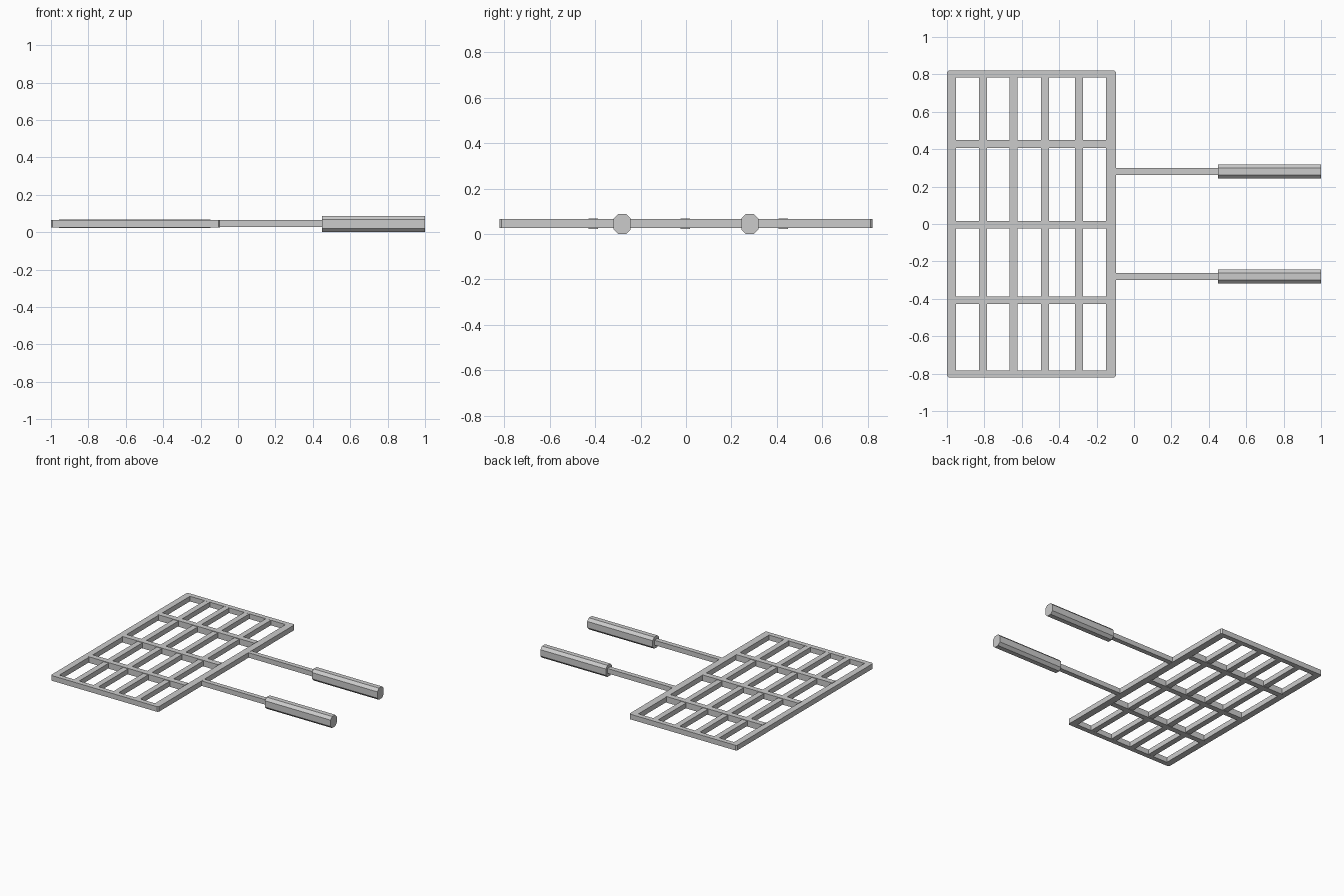
import bpy, bmesh
from mathutils import Vector

if "Cube" in bpy.data.objects:
    bpy.data.objects.remove(bpy.data.objects["Cube"])

ZC = 0.046


def prism(name, pts, to3d, depth):
    """Extrude a closed outline along a vector."""
    bm = bmesh.new()
    face = bm.faces.new([bm.verts.new(to3d(*p)) for p in pts])
    ext = bmesh.ops.extrude_face_region(bm, geom=[face])
    moved = [v for v in ext["geom"] if isinstance(v, bmesh.types.BMVert)]
    bmesh.ops.translate(bm, verts=moved, vec=Vector(depth))
    bmesh.ops.recalc_face_normals(bm, faces=bm.faces)
    me = bpy.data.meshes.new(name)
    bm.to_mesh(me)
    bm.free()
    ob = bpy.data.objects.new(name, me)
    bpy.context.collection.objects.link(ob)
    return ob


def box(name, x0, x1, y0, y1, h):
    pts = [(x0, y0), (x1, y0), (x1, y1), (x0, y1)]
    return prism(name, pts, lambda x, y: (x, y, ZC - h / 2), (0, 0, h))


def chamfered(x0, x1, y0, y1, c):
    return [(x0 + c, y0), (x1 - c, y0), (x1, y0 + c), (x1, y1 - c),
            (x1 - c, y1), (x0 + c, y1), (x0, y1 - c), (x0, y0 + c)]


# Outer frame: chamfered outline with a rectangular opening
H = 0.039
bm = bmesh.new()
outer = chamfered(-1, -0.096, -0.82, 0.82, 0.009)
ix0, ix1, iy = -0.952, -0.149, 0.783
inner = [(ix0, -iy), (ix1, -iy), (ix1, -iy), (ix1, iy),
         (ix1, iy), (ix0, iy), (ix0, iy), (ix0, -iy)]
rings = [[bm.verts.new((x, y, z)) for x, y in ring]
         for ring, z in ((outer, ZC - H / 2), (outer, ZC + H / 2),
                         (inner, ZC + H / 2), (inner, ZC - H / 2))]
for a, b in zip(rings, rings[1:] + rings[:1]):
    for i in range(8):
        j = (i + 1) % 8
        bm.faces.new((a[i], a[j], b[j], b[i]))
bmesh.ops.remove_doubles(bm, verts=bm.verts, dist=1e-5)
bmesh.ops.recalc_face_normals(bm, faces=bm.faces)
me = bpy.data.meshes.new("frame")
bm.to_mesh(me)
bm.free()
bpy.context.collection.objects.link(bpy.data.objects.new("frame", me))

# Thicker cross bars running along x
for i, y in enumerate((-0.408, -0.004, 0.427)):
    box(f"cross_bar_{i + 1}", ix0 - 0.004, ix1 + 0.002, y - 0.021, y + 0.021, 0.046)

# Long bars running along y
for i, x in enumerate((-0.807, -0.644, -0.475, -0.294)):
    box(f"long_bar_{i + 1}", x - 0.0215, x + 0.0215, -iy - 0.002, iy + 0.002, H - 0.001)

# Two rods with eight-sided grips
for side, y in (("front", -0.281), ("back", 0.281)):
    box(f"{side}_rod", -0.1, 0.46, y - 0.018, y + 0.018, 0.037)
    prism(f"{side}_grip", chamfered(y - 0.038, y + 0.038, 0.002 - 0.002, 0.088, 0.02),
          lambda py, pz: (0.45, py, pz), (0.55, 0, 0))
